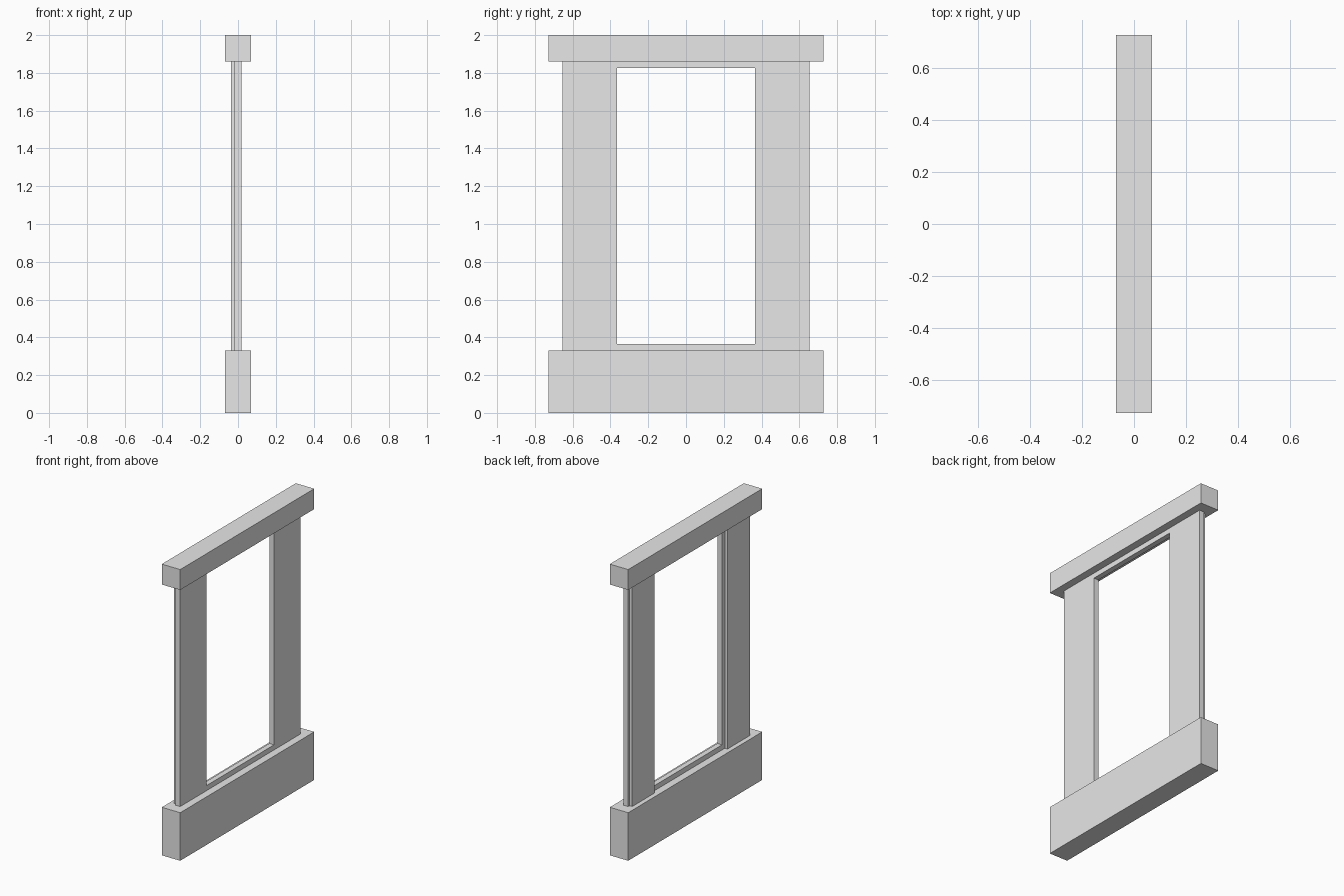
import bpy
import bmesh
from mathutils import Vector

cube = bpy.data.objects.get("Cube")
if cube:
    bpy.data.objects.remove(cube, do_unlink=True)

# Single plain grey finish
grey = bpy.data.materials.new("plain_grey")
grey.use_nodes = True
colour = (0.8, 0.8, 0.8, 1)
grey.diffuse_color = colour
grey.node_tree.nodes["Principled BSDF"].inputs["Base Color"].default_value = colour


def box(name, x, y, z):
    """Box from (min, max) ranges on each axis."""
    low, high = (Vector(corner) for corner in zip(x, y, z))
    bm = bmesh.new()
    bmesh.ops.create_cube(bm, size=1)
    bmesh.ops.scale(bm, vec=high - low, verts=bm.verts)
    mesh = bpy.data.meshes.new(name)
    bm.to_mesh(mesh)
    bm.free()
    obj = bpy.data.objects.new(name, mesh)
    obj.location = (low + high) / 2
    mesh.materials.append(grey)
    bpy.context.collection.objects.link(obj)
    return obj


def span(side, a, b):
    return sorted((side * a, side * b))


DEPTH, HALF_LENGTH = 0.07, 0.727
OUTER, INNER = 0.653, 0.365
BASE_TOP, HEAD_BOTTOM = 0.33, 1.86
PLATE = (-0.018, 0.018)

# Heavy beams at floor and head
box("base_beam", (-DEPTH, DEPTH), (-HALF_LENGTH, HALF_LENGTH), (0, BASE_TOP))
box("head_beam", (-DEPTH, DEPTH), (-HALF_LENGTH, HALF_LENGTH), (HEAD_BOTTOM, 2))

# Pillars: flat plate with a slightly narrower raised panel on the back
for side, label in ((1, "rear"), (-1, "front")):
    box(label + "_pillar", PLATE, span(side, INNER, OUTER), (BASE_TOP, HEAD_BOTTOM))
    box(label + "_raised_panel", (-0.038, PLATE[0]),
        span(side, INNER + 0.03, OUTER - 0.015), (BASE_TOP, HEAD_BOTTOM))

# Thin rails closing the opening
box("opening_sill", PLATE, (-INNER, INNER), (BASE_TOP, 0.365))
box("opening_head", PLATE, (-INNER, INNER), (1.825, HEAD_BOTTOM))
